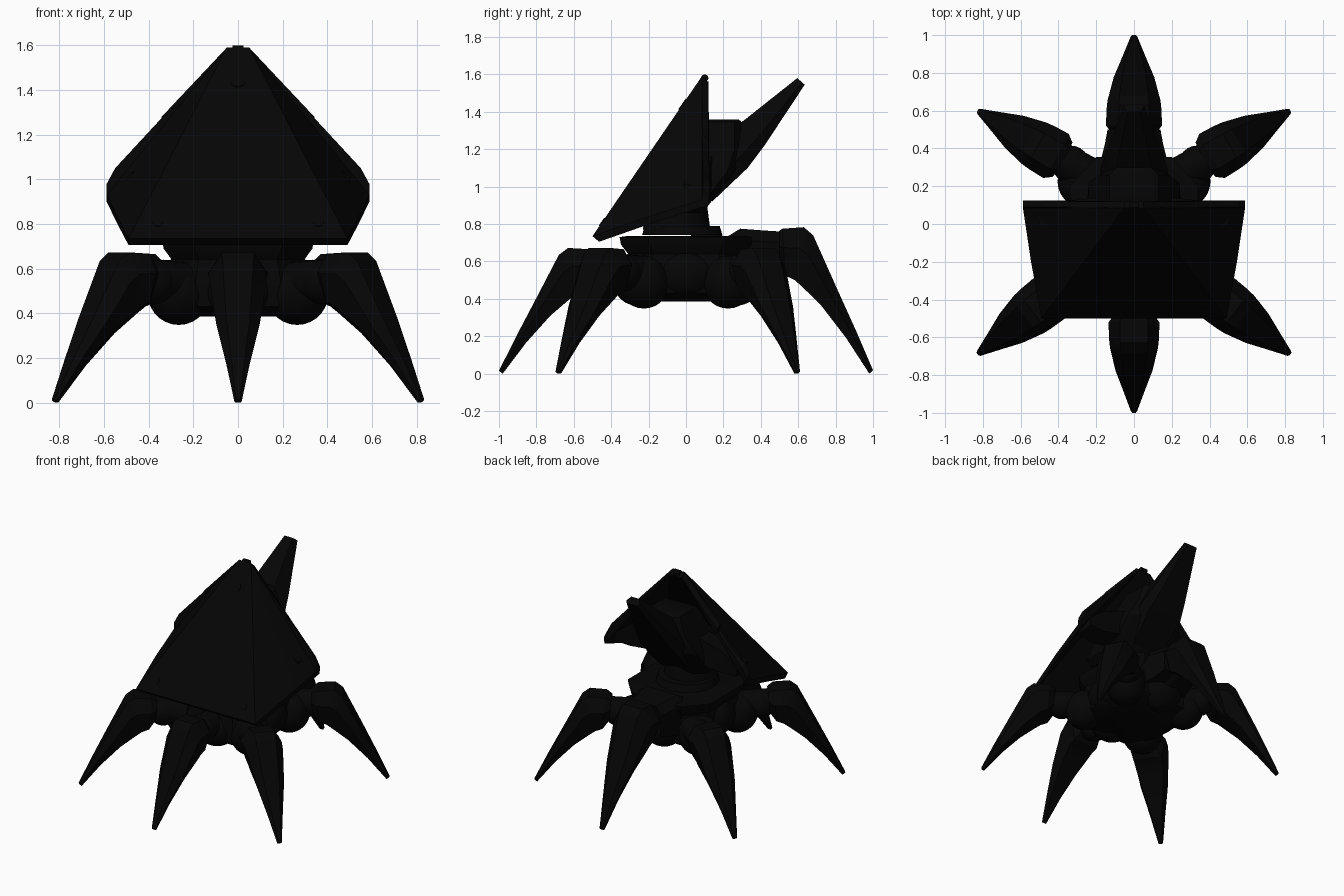
import bpy, bmesh, math
from mathutils import Vector, Matrix

if "Cube" in bpy.data.objects:
    bpy.data.objects.remove(bpy.data.objects["Cube"])

mat = bpy.data.materials.new("black_armour")
mat.diffuse_color = (0.0015, 0.0015, 0.0015, 1)
mat.use_nodes = True
mat.node_tree.nodes["Principled BSDF"].inputs["Base Color"].default_value = mat.diffuse_color


def finish(name, bm, angle=30):
    bmesh.ops.recalc_face_normals(bm, faces=bm.faces)
    me = bpy.data.meshes.new(name)
    bm.to_mesh(me)
    bm.free()
    ob = bpy.data.objects.new(name, me)
    bpy.context.collection.objects.link(ob)
    me.materials.append(mat)
    bpy.ops.object.select_all(action='DESELECT')
    ob.select_set(True)
    bpy.context.view_layer.objects.active = ob
    bpy.ops.object.shade_smooth_by_angle(angle=math.radians(angle))
    return ob


def loft(name, rings, angle=30, matrix=None):
    bm = bmesh.new()
    vs = [[bm.verts.new(p) for p in r] for r in rings]
    n = len(vs[0])
    for a, b in zip(vs, vs[1:]):
        for i in range(n):
            bm.faces.new((a[i], a[(i + 1) % n], b[(i + 1) % n], b[i]))
    bm.faces.new(vs[0])
    bm.faces.new(vs[-1])
    if matrix:
        bm.transform(matrix)
    return finish(name, bm, angle)


def rod(name, a, b, r1, r2, seg=20):
    a, b = Vector(a), Vector(b)
    bm = bmesh.new()
    m = Matrix.Translation((a + b) / 2) @ (b - a).to_track_quat('Z', 'Y').to_matrix().to_4x4()
    bmesh.ops.create_cone(bm, cap_ends=True, segments=seg, radius1=r1, radius2=r2,
                          depth=(b - a).length, matrix=m)
    return finish(name, bm)


def ball(name, loc, size):
    bm = bmesh.new()
    bmesh.ops.create_uvsphere(bm, u_segments=24, v_segments=14, radius=1,
                              matrix=Matrix.Translation(loc) @ Matrix.Diagonal((*size, 1)))
    return finish(name, bm, 60)


# Legs: stations run from the hip to the tip (distance from tip, z) outer, inner, half width
STATIONS = [((-.525, .64), (-.51, .50), .105),
            ((-.485, .665), (-.47, .45), .135),
            ((-.37, .672), (-.42, .43), .132),
            ((-.32, .635), (-.38, .40), .127),
            ((-.19, .385), (-.275, .31), .098),
            ((-.09, .195), (-.145, .165), .055),
            ((0, .015), (-.02, 0), .016)]


def leg(name, tip, heading, zs=1.0, ws=1.0):
    rings = []
    for (ox, oz), (ix, iz), w in STATIONS:
        w *= ws
        mx, mz = ox * .6 + ix * .4, oz * .6 + iz * .4
        rings.append([(ox, -w * .55, oz * zs), (ox, w * .55, oz * zs), (mx, w, mz * zs),
                      (ix, w * .75, iz * zs), (ix, -w * .75, iz * zs), (mx, -w, mz * zs)])
    m = Matrix.Translation((tip[0], tip[1], 0)) @ Matrix.Rotation(math.radians(heading), 4, 'Z')
    loft(name + "_leg", rings, 25, m)
    # hip joint linking leg to hub
    rod(name + "_hip_axle", m @ Vector((-.76, 0, .53)), m @ Vector((-.46, 0, .56 * zs)), .10, .085)
    ball(name + "_hip_ball", m @ Vector((-.57, 0, .54 * zs)), (.1, .1, .1))


leg("front", (0, -1), -90)
leg("back", (0, 1), 90, 1.165, 1.1)
for s, side in ((1, "right"), (-1, "left")):
    for y, h, row in ((-.69, -38, "front"), (.6, 30, "back")):
        leg(f"{row}_{side}", (s * .828, y), h if s > 0 else 180 - h)
        # rounded hub lobe behind each side leg
        ball(f"{row}_{side}_hub_lobe", (s * .265, math.copysign(.225, y), .49), (.14, .14, .142))
    ball(f"{side}_hub_bulge", (s * .24, 0, .53), (.12, .17, .13))
ball("front_hub_lobe", (0, -.27, .50), (.16, .12, .135))
ball("back_hub_lobe", (0, .28, .53), (.17, .13, .165))

# Back leg link block reaching from the hub to the raised knee
loft("back_leg_link", [[(-w, y, z0), (w, y, z0), (w, y, z1 - .06), (w * .7, y, z1),
                        (-w * .7, y, z1), (-w, y, z1 - .06)]
                       for y, w, z0, z1 in ((.20, .19, .5, .72), (.29, .188, .5, .775),
                                            (.42, .155, .52, .765), (.50, .14, .55, .76))])


# Hub: eight-sided body with a chamfered deck
def octagon(k, z):
    pts = [(.34, -.2), (.34, .2), (.2, .355), (-.2, .355),
           (-.34, .2), (-.34, -.2), (-.2, -.355), (.2, -.355)]
    return [(x * k, y * k, z) for x, y in pts]


loft("hub_body", [octagon(.7, .385), octagon(.92, .43), octagon(.95, .55), octagon(.88, .64)])
loft("hub_deck", [octagon(.85, .63), octagon(.98, .69), octagon(1, .73), octagon(.9, .735)])

# Turret ring, neck and rear foot
rod("turret_ring", (0, -.02, .74), (0, -.02, .79), .215, .20, 32)
rod("turret_neck", (0, -.05, .77), (0, -.05, .92), .18, .16, 32)
rod("rear_ring_cap", (0, .11, .735), (0, .11, .79), .085, .065)

# Armour shield: hollow half pyramid; right outline from the bottom corner up to the apex
edge = [(.49, -.5, .735), (.545, -.2, .84), (.588, .085, .93), (.588, .09, .98),
        (.55, .09, 1.05), (.47, .09, 1.10), (.34, .085, 1.235), (.342, .085, 1.28),
        (.09, .085, 1.54), (.05, .085, 1.59)]
bm = bmesh.new()
right = [bm.verts.new(p) for p in edge]
left = [bm.verts.new((-x, y, z)) for x, y, z in edge]
bm.faces.new((left[0], right[0], right[-1], left[-1]))
for i in range(len(edge) - 2):
    bm.faces.new((right[i], right[i + 1], right[-1]))
    bm.faces.new((left[i + 1], left[i], left[-1]))
# thickness: extrude the whole sheet inward
skin = bmesh.ops.extrude_face_region(bm, geom=bm.faces[:], use_keep_orig=True)
bmesh.ops.translate(bm, vec=(0, .035, -.03),
                    verts=[e for e in skin["geom"] if isinstance(e, bmesh.types.BMVert)])
finish("shield", bm, 20)
rod("shield_crest", (-.025, .1, 1.58), (.025, .1, 1.58), .02, .02, 12)

# Bolts lying nearly flush on the shield face
normal = Vector((0, -.82, .57))
for x, z, r in ((0, 1.44, .034), (.36, .81, .025), (-.36, .81, .025)):
    p = Vector((x, -.5 + (z - .735) * .684, z))
    rod("shield_bolt", p - normal * .03, p + normal * .004, r, r, 12)


# Turret core behind the shield
def box_ring(y0, y1, z, w):
    return [(-w, y0, z), (w, y0, z), (w, y1 - .04, z), (w * .7, y1, z),
            (-w * .7, y1, z), (-w, y1 - .04, z)]


loft("turret_core", [box_ring(-.22, .1, .86, .2), box_ring(-.22, .12, .9, .25),
                     box_ring(-.1, .26, 1.08, .24), box_ring(-.01, .3, 1.2, .18),
                     box_ring(.06, .3, 1.345, .13), box_ring(.09, .28, 1.36, .11)])

# Side braces between the core and the shield wings
for s, side in ((1, "right"), (-1, "left")):
    loft(side + "_wing_brace", [[(s * x, y - .07, z - h), (s * x, y + .06, z - h * .6),
                                 (s * x, y + .06, z + h), (s * x, y - .07, z + h)]
                                for x, y, z, h in ((.2, .08, 1.04, .12), (.38, .06, 1.0, .1),
                                                   (.5, .06, .97, .04))])

# Tail fin: tapered wedge pointing up and back
loft("tail_fin", [[(-w * .6, ty, tz), (w * .6, ty, tz), (w, (ty + by * 2) / 3, (tz + bz * 2) / 3),
                   (w * .8, by, bz), (-w * .8, by, bz), (-w, (ty + by * 2) / 3, (tz + bz * 2) / 3)]
                  for ty, tz, by, bz, w in ((.06, 1.12, .14, .92, .15),
                                            (.2, 1.27, .33, 1.1, .18),
                                            (.33, 1.37, .42, 1.22, .145),
                                            (.595, 1.58, .635, 1.545, .055))], 20)
